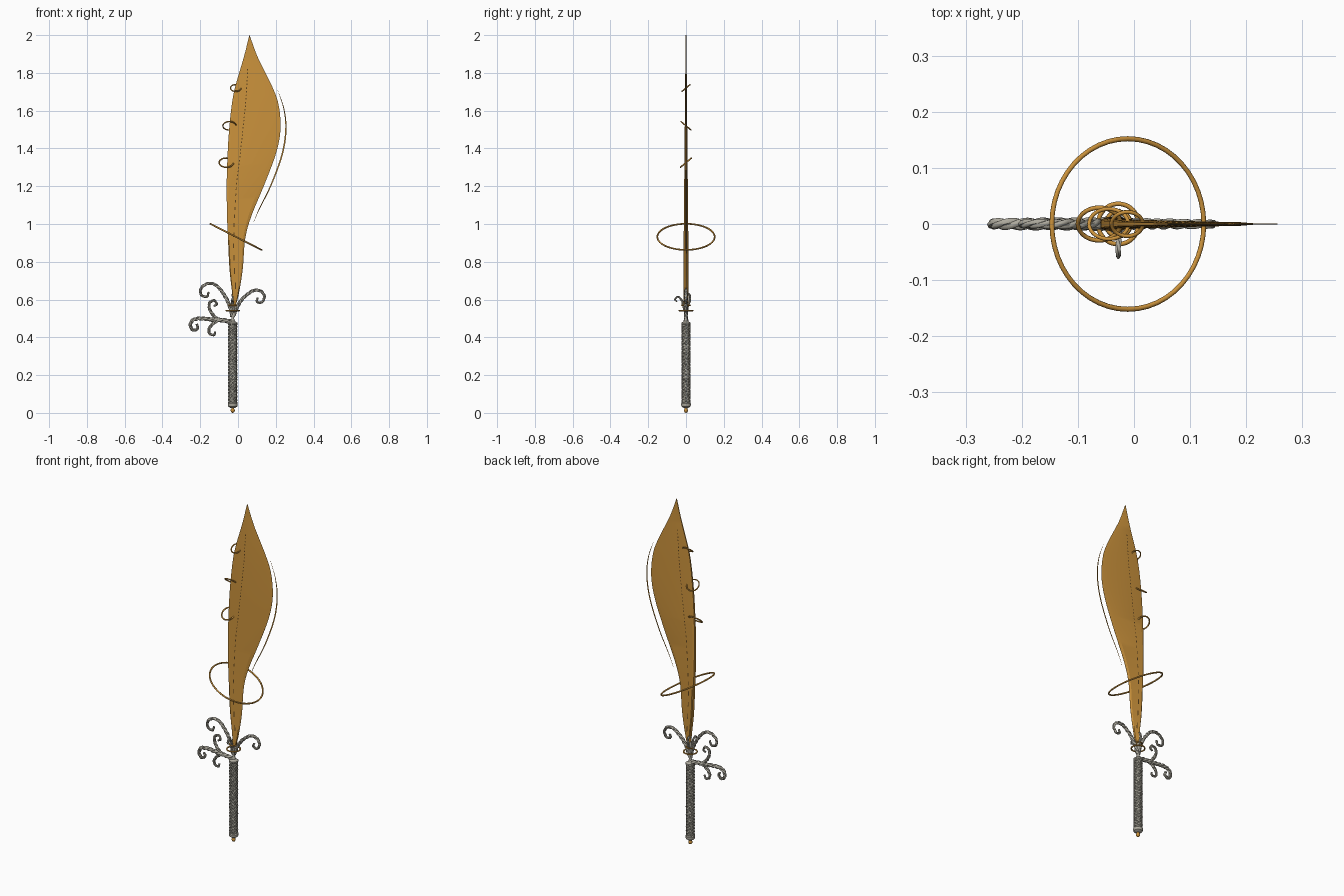
import bpy, bmesh, math
from mathutils import Vector

cube = bpy.data.objects.get("Cube")
if cube:
    bpy.data.objects.remove(cube, do_unlink=True)


def material(name, r, g, b):
    m = bpy.data.materials.new(name)
    m.use_nodes = True
    m.diffuse_color = (r, g, b, 1)
    m.node_tree.nodes["Principled BSDF"].inputs["Base Color"].default_value = (r, g, b, 1)
    return m


GOLD = material("gold", .6, .29, .045)
SILVER = material("silver", .42, .4, .34)
SHADE = material("dark silver", .2, .2, .17)
BROWN = material("dark brown", .11, .055, .012)
AXIS = -.028  # x of the handle axis


def spline(points, steps):
    """Catmull-Rom samples through points of any dimension."""
    p = [Vector(q) for q in points]
    p = [2 * p[0] - p[1]] + p + [2 * p[-1] - p[-2]]
    out = []
    for i in range(1, len(p) - 2):
        a, b, c, d = p[i - 1:i + 3]
        for s in range(steps):
            t = s / steps
            out.append(.5 * (2 * b + (c - a) * t + (2 * a - 5 * b + 4 * c - d) * t * t
                             + (3 * b - a - 3 * c + d) * t ** 3))
    return out + [p[-2]]


def finish(obj, mat, angle=35):
    obj.data.materials.clear()
    obj.data.materials.append(mat)
    bpy.ops.object.select_all(action='DESELECT')
    obj.select_set(True)
    bpy.context.view_layer.objects.active = obj
    bpy.ops.object.shade_smooth_by_angle(angle=math.radians(angle))
    return obj


def mesh_object(name, bm, mat):
    bmesh.ops.recalc_face_normals(bm, faces=bm.faces[:])
    me = bpy.data.meshes.new(name)
    bm.to_mesh(me)
    bm.free()
    obj = bpy.data.objects.new(name, me)
    bpy.context.collection.objects.link(obj)
    return finish(obj, mat)


def tubes(name, paths, radius, mat, taper=lambda t: 1, sides=1):
    """Several round strands as one mesh."""
    cu = bpy.data.curves.new(name, 'CURVE')
    cu.dimensions = '3D'
    cu.bevel_depth, cu.bevel_resolution, cu.use_fill_caps = radius, sides, True
    for path in paths:
        sp = cu.splines.new('POLY')
        sp.points.add(len(path) - 1)
        for i, (pt, co) in enumerate(zip(sp.points, path)):
            pt.co = (*co, 1)
            pt.radius = taper(i / (len(path) - 1))
    obj = bpy.data.objects.new(name, cu)
    bpy.context.collection.objects.link(obj)
    bpy.ops.object.select_all(action='DESELECT')
    obj.select_set(True)
    bpy.context.view_layer.objects.active = obj
    bpy.ops.object.convert(target='MESH')
    return finish(bpy.context.object, mat, 60)


def lathe(name, profile, mat, sides=24):
    bm = bmesh.new()
    rings = [[bm.verts.new((AXIS + r * math.cos(k * math.tau / sides),
                            r * math.sin(k * math.tau / sides), z))
              for k in range(sides)] for r, z in profile]
    for lo, hi in zip(rings, rings[1:]):
        for k in range(sides):
            j = (k + 1) % sides
            bm.faces.new((lo[k], lo[j], hi[j], hi[k]))
    bm.faces.new(rings[0])
    bm.faces.new(rings[-1])
    return mesh_object(name, bm, mat)


def ring(name, x, z, radius, tube, rotation):
    bpy.ops.mesh.primitive_torus_add(location=(x, 0, z), rotation=rotation, major_radius=radius,
                                     minor_radius=tube, major_segments=48, minor_segments=8)
    bpy.context.object.name = name
    finish(bpy.context.object, GOLD, 60)


# Blade: rows of height, back edge, cutting edge
rows = spline([(.54, -.03, -.022), (.62, -.03, .002), (.76, -.045, .025), (.92, -.053, .038),
               (1.04, -.058, .07), (1.21, -.06, .14), (1.37, -.055, .2), (1.5, -.047, .225),
               (1.63, -.033, .215), (1.73, -.014, .18), (1.88, .03, .106), (2, .06, .061)], 6)


def thickness(z):
    return .0125 - .0105 * max(0, (z - .9) / 1.1)


section = [(0, .75), (.06, 1), (.88, .45), (1, .02)]
bm = bmesh.new()
loops = []
for z, back, edge in rows:
    side = [(back + (edge - back) * u, thickness(z) * h) for u, h in section]
    loops.append([bm.verts.new((x, -y, z)) for x, y in side]
                 + [bm.verts.new((x, y, z)) for x, y in reversed(side)])
for lo, hi in zip(loops, loops[1:]):
    for k in range(len(lo)):
        j = (k + 1) % len(lo)
        bm.faces.new((lo[k], lo[j], hi[j], hi[k]))
bm.faces.new(loops[0])
bm.faces.new(loops[-1])
finish(mesh_object("blade", bm, GOLD), GOLD, 10)

# Dashed line inlaid on both faces of the blade
line = spline([(1.83, .052), (1.66, .042), (1.5, .026), (1.31, .005), (1.18, -.01),
               (.92, -.023), (.76, -.019), (.66, -.012)], 40)


def line_x(z):
    return min(line, key=lambda p: abs(p[0] - z))[1]


bm = bmesh.new()
z = 1.82
while z > .68:
    length = .008 if z > 1.25 else .01 + .045 * (1.25 - z)
    mid = z - length / 2
    _, back, edge = min(rows, key=lambda p: abs(p[0] - mid))
    u = (line_x(mid) - back) / (edge - back)
    y = thickness(mid) * (1 - .55 * (u - .06) / .82)
    for sign in (-1, 1):
        top, low = line_x(z), line_x(z - length)
        q = [bm.verts.new((x, sign * (y + .0008), h)) for x, h in
             ((low - .0025, z - length), (low + .0025, z - length), (top + .0025, z), (top - .0025, z))]
        bm.faces.new(q)
    z -= length * 2.4
mesh_object("blade_dashes", bm, BROWN)

# Thin crescent floating beyond the cutting edge
arc = spline([(.083, 1.01), (.115, 1.08), (.18, 1.21), (.238, 1.37), (.257, 1.5),
              (.245, 1.61), (.21, 1.71)], 8)
bm = bmesh.new()
pairs = []
for i, (x, z) in enumerate(arc):
    w = .001 + .007 * math.sin(math.pi * i / (len(arc) - 1))
    pairs.append([bm.verts.new((x + dx, y, z)) for dx, y in
                  ((0, 0), (-w / 2, -.001), (-w, 0), (-w / 2, .001))])
for lo, hi in zip(pairs, pairs[1:]):
    for k in range(4):
        bm.faces.new((lo[k], lo[(k + 1) % 4], hi[(k + 1) % 4], hi[k]))
mesh_object("edge_crescent", bm, GOLD)

# Rings
tilt = math.radians(40)
ring("upper_ring", -.012, 1.72, .028, .0035, (tilt, 0, 0))
ring("middle_ring", -.045, 1.52, .035, .0035, (-tilt, 0, 0))
ring("lower_ring", -.062, 1.325, .038, .004, (tilt, 0, 0))
ring("large_ring", -.011, .932, .152, .0045, (0, math.radians(27), 0))
ring("guard_ring", AXIS, .542, .036, .004, (0, 0, 0))
ring("guard_ring_upper", AXIS, .57, .022, .0035, (0, 0, 0))

# Handle: core, woven strands, collars and pommel
lathe("handle_core", [(.0195, .04), (.0195, .48)], SHADE)
strands = []
for way in (-1, 1):
    for k in range(6):
        path = []
        for i in range(91):
            t = i / 90
            a = way * t * math.tau * 4 + k * math.tau / 6
            r = .0205 + .0015 * way * math.sin(t * math.tau * 24)
            path.append((AXIS + r * math.cos(a), r * math.sin(a), .052 + t * .42))
        strands.append(path)
tubes("handle_weave", strands, .0035, SILVER)
lathe("handle_top", [(.02, .465), (.025, .47), (.025, .477), (.012, .486), (.007, .5),
                     (.009, .53), (.014, .545), (.008, .6)], SILVER)
lathe("handle_cap", [(.012, .026), (.024, .034), (.026, .042), (.026, .05), (.02, .056)], SILVER)
lathe("pommel", [(.001, 0), (.007, .003), (.011, .01), (.011, .016), (.007, .023), (.007, .032)], GOLD)


# Scrolls: three twisted strands along a curling path
def scroll(name, points, radius, depth_plane=False):
    path = [Vector((AXIS, a, b)) if depth_plane else Vector((a, 0, b)) for a, b in spline(points, 10)]
    across = Vector((1, 0, 0)) if depth_plane else Vector((0, 1, 0))
    paths = [[], [], []]
    travelled, n = 0, len(path) - 1
    for i, p in enumerate(path):
        travelled += (p - path[max(i - 1, 0)]).length
        normal = (path[min(i + 1, n)] - path[max(i - 1, 0)]).normalized().cross(across)
        for k in range(3):
            a = k * math.tau / 3 + travelled * 75
            off = normal * math.cos(a) + across * math.sin(a)
            paths[k].append(p + off * radius * .5 * (1 - .45 * i / n))
    tubes(name, paths, radius * .55, SILVER, lambda t: 1 - .45 * t)


scroll("upper_right_scroll", [(-.03, .51), (-.042, .56), (-.07, .62), (-.115, .675), (-.16, .685),
                              (-.195, .66), (-.195, .625), (-.165, .615), (-.155, .64)], .011)
scroll("upper_left_scroll", [(-.027, .51), (0, .57), (.035, .615), (.08, .647), (.12, .645),
                             (.14, .615), (.125, .585), (.1, .59), (.105, .61)], .011)
scroll("side_scroll", [(-.03, .482), (-.08, .49), (-.14, .494), (-.2, .5), (-.24, .49),
                       (-.252, .46), (-.235, .437), (-.213, .45), (-.22, .47)], .013)
scroll("side_scroll_top", [(-.1, .49), (-.13, .515), (-.15, .55), (-.15, .583), (-.125, .595),
                           (-.113, .575), (-.128, .565)], .01)
scroll("side_scroll_low", [(-.1, .492), (-.13, .475), (-.153, .445), (-.15, .42), (-.128, .412),
                           (-.12, .43)], .01)
scroll("front_scroll", [(0, .51), (-.012, .56), (-.025, .6), (-.045, .615), (-.058, .6),
                        (-.047, .588)], .007, True)
scroll("back_scroll", [(0, .51), (.008, .56), (.022, .6), (.016, .63), (-.004, .628),
                       (-.006, .612)], .007, True)
